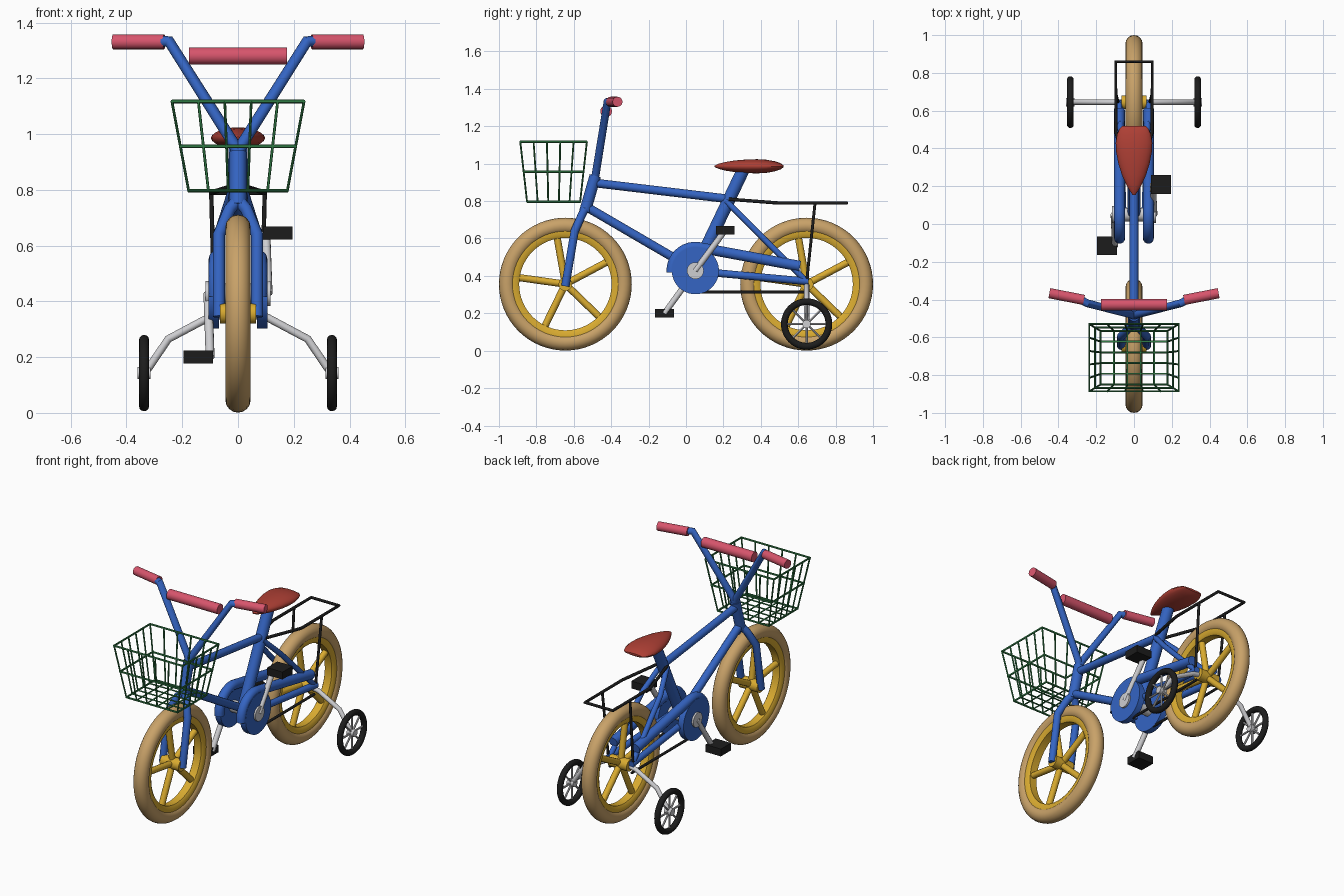
import bpy, bmesh, math
from mathutils import Vector, Matrix

if "Cube" in bpy.data.objects:
    bpy.data.objects.remove(bpy.data.objects["Cube"])


def material(name, r, g, b):
    m = bpy.data.materials.new(name)
    m.diffuse_color = (r, g, b, 1)
    m.use_nodes = True
    m.node_tree.nodes["Principled BSDF"].inputs["Base Color"].default_value = m.diffuse_color
    return m


BLUE = material("frame_blue", 0.035, 0.13, 0.55)
GOLD = material("rim_gold", 0.70, 0.41, 0.03)
TAN = material("tyre_tan", 0.58, 0.36, 0.14)
PINK = material("grip_pink", 0.68, 0.09, 0.15)
RED = material("seat_red", 0.42, 0.05, 0.035)
GREEN = material("basket_green", 0.03, 0.20, 0.06)
GREY = material("metal_grey", 0.62, 0.62, 0.64)
BLACK = material("black", 0.012, 0.012, 0.012)


def smooth(ob):
    bpy.ops.object.select_all(action='DESELECT')
    ob.select_set(True)
    bpy.context.view_layer.objects.active = ob
    bpy.ops.object.shade_smooth_by_angle(angle=math.radians(40))


def from_bm(name, bm, mat, soft=True):
    bmesh.ops.recalc_face_normals(bm, faces=bm.faces[:])
    me = bpy.data.meshes.new(name)
    bm.to_mesh(me)
    bm.free()
    me.materials.append(mat)
    ob = bpy.data.objects.new(name, me)
    bpy.context.collection.objects.link(ob)
    if soft:
        smooth(ob)
    return ob


def tubes(name, paths, r, mat, res=4, closed=False):
    """Round tubes swept along one or more paths."""
    cu = bpy.data.curves.new(name, 'CURVE')
    cu.dimensions = '3D'
    cu.bevel_depth = r
    cu.bevel_resolution = res
    cu.use_fill_caps = True
    for p in paths:
        sp = cu.splines.new('POLY')
        sp.points.add(len(p) - 1)
        for q, c in zip(sp.points, p):
            q.co = (*c, 1)
        sp.use_cyclic_u = closed
    cu.materials.append(mat)
    ob = bpy.data.objects.new(name, cu)
    bpy.context.collection.objects.link(ob)
    bpy.ops.object.select_all(action='DESELECT')
    ob.select_set(True)
    bpy.context.view_layer.objects.active = ob
    bpy.ops.object.convert(target='MESH')
    smooth(bpy.context.view_layer.objects.active)


def both(path):
    return [path, [(-x, y, z) for x, y, z in path]]


def loft(rings):
    bm = bmesh.new()
    rows = [[bm.verts.new(c) for c in ring] for ring in rings]
    return bm, rows


def lathe(name, profile, centre, mat, n=48):
    """Spin a closed (radius, x) profile about an axle parallel to x."""
    cx, cy, cz = centre
    bm, rows = loft([[(cx + x, cy + r * math.cos(a), cz + r * math.sin(a)) for r, x in profile]
                     for a in (2 * math.pi * i / n for i in range(n))])
    m = len(profile)
    for i in range(n):
        a, b = rows[i], rows[(i + 1) % n]
        for j in range(m):
            bm.faces.new((a[j], a[(j + 1) % m], b[(j + 1) % m], b[j]))
    return from_bm(name, bm, mat)


def cylinder_x(name, x0, x1, r, y, z, mat, n=32):
    bm = bmesh.new()
    bmesh.ops.create_cone(bm, cap_ends=True, segments=n, radius1=r, radius2=r, depth=x1 - x0,
                          matrix=Matrix.Translation(((x0 + x1) / 2, y, z)) @ Matrix.Rotation(math.pi / 2, 4, 'Y'))
    return from_bm(name, bm, mat)


def oval(rc, rx, rr, n=16):
    return [(rc + rr * math.cos(2 * math.pi * i / n), rx * math.sin(2 * math.pi * i / n)) for i in range(n)]


def spokes(x, y, z, r0, r1, count, first):
    out = []
    for k in range(count):
        a = math.radians(first + 360 * k / count)
        out.append([(x, y + r * math.cos(a), z + r * math.sin(a)) for r in (r0, r1)])
    return out


# main wheels
WZ, WY = 0.356, 0.645
for tag, y in (("front", -WY), ("rear", WY)):
    lathe(tag + "_tyre", oval(0.311, 0.045, 0.044), (0, y, WZ), TAN, 64)
    lathe(tag + "_rim", [(0.247, -0.024), (0.247, 0.024), (0.262, 0.034), (0.285, 0.034),
                         (0.285, -0.034), (0.262, -0.034)], (0, y, WZ), GOLD, 64)
    tubes(tag + "_spokes", spokes(0, y, WZ, 0.0, 0.255, 5, 28), 0.019, GOLD)
    cylinder_x(tag + "_hub", -0.065, 0.065, 0.036, y, WZ, GOLD)

# fork and head tube
tubes("fork", both([(0.068, -0.645, 0.345), (0.068, -0.595, 0.64), (0.03, -0.555, 0.73), (0, -0.535, 0.765)]), 0.022, BLUE)
tubes("head_tube", [[(0, -0.54, 0.745), (0, -0.485, 0.935)]], 0.031, BLUE)

# frame tubes
tubes("top_tube", [[(0, -0.49, 0.897), (0, 0.24, 0.81)]], 0.023, BLUE)
tubes("down_tube", [[(0, -0.525, 0.765), (0, 0.05, 0.43)]], 0.024, BLUE)
tubes("seat_tube", [[(0, 0.05, 0.43), (0, 0.305, 0.965)]], 0.034, BLUE)
tubes("seat_stays", both([(0.02, 0.215, 0.80), (0.06, 0.34, 0.675), (0.08, 0.645, 0.37)]), 0.016, BLUE)
tubes("chain_stays", both([(0.06, 0.06, 0.425), (0.08, 0.655, 0.37)]), 0.02, BLUE)

# chain guards: an arc over the crank disc running back along a bar
guard = [(0.076, 0.05 + 0.126 * math.cos(math.radians(a)), 0.428 + 0.126 * math.sin(math.radians(a)))
         for a in range(185, 74, -10)]
tubes("chain_guards", both(guard + [(0.078, 0.61, 0.452)]), 0.029, BLUE, 5)
for tag, s in (("right", 1), ("left", -1)):
    cylinder_x(tag + "_crank_disc", min(s * 0.068, s * 0.106), max(s * 0.068, s * 0.106), 0.126, 0.05, 0.428, BLUE, 48)
tubes("lower_rods", both([(0.076, 0.05, 0.313), (0.076, 0.645, 0.313)]), 0.008, BLACK)

# cranks and pedals
cylinder_x("crank_axle", -0.09, 0.09, 0.036, 0.05, 0.428, GREY)
for tag, s, py, pz in (("right", 1, 0.21, 0.645), ("left", -1, -0.115, 0.2)):
    cylinder_x(tag + "_crank_hub", min(s * 0.09, s * 0.117), max(s * 0.09, s * 0.117), 0.045, 0.05, 0.428, GREY)
    tubes(tag + "_crank", [[(s * 0.108, 0.05, 0.428), (s * 0.1, py, pz)]], 0.016, GREY)
    bm = bmesh.new()
    bmesh.ops.create_cube(bm, size=1, matrix=Matrix.Translation((s * 0.143, py, pz))
                          @ Matrix.Diagonal((0.106, 0.1, 0.046, 1)))
    from_bm(tag + "_pedal", bm, BLACK, False)

# handlebar, grips and crossbar pad
tubes("handlebar", both([(0, -0.487, 0.92), (0.012, -0.48, 0.96), (0.247, -0.42, 1.332), (0.29, -0.397, 1.332)]), 0.021, BLUE)
tubes("grips", both([(0.265, -0.402, 1.331), (0.448, -0.366, 1.331)]), 0.027, PINK, 6)
cylinder_x("crossbar_pad", -0.175, 0.175, 0.031, -0.427, 1.28, PINK)

# seat: oval sections lofted from the pointed nose to the blunt back
N = 24
sections = [(0.153, 0.006, 0.004), (0.175, 0.022, 0.014), (0.21, 0.042, 0.023), (0.26, 0.064, 0.031),
            (0.32, 0.083, 0.036), (0.38, 0.094, 0.038), (0.43, 0.097, 0.035), (0.475, 0.089, 0.027),
            (0.505, 0.076, 0.017), (0.52, 0.06, 0.006)]
bm, rows = loft([[(w * math.cos(2 * math.pi * i / N), y, 0.986 + h * math.sin(2 * math.pi * i / N))
                  for i in range(N)] for y, w, h in sections])
for a, b in zip(rows, rows[1:]):
    for i in range(N):
        bm.faces.new((a[i], a[(i + 1) % N], b[(i + 1) % N], b[i]))
bm.faces.new(rows[0])
bm.faces.new(rows[-1])
from_bm("seat", bm, RED)

# rear rack
tubes("rack_frame", [[(0.03, 0.23, 0.81), (0.096, 0.49, 0.79), (0.096, 0.86, 0.79),
                      (-0.096, 0.86, 0.79), (-0.096, 0.49, 0.79), (-0.03, 0.23, 0.81)]], 0.009, BLACK)
tubes("rack_struts", both([(0.096, 0.69, 0.79), (0.085, 0.645, 0.37)]), 0.008, BLACK)

# training wheels
TX, TZ = 0.337, 0.143
tubes("training_wheel_arms", both([(0.065, WY, 0.35), (0.105, WY, 0.342), (0.25, WY, 0.265),
                                   (0.318, WY, 0.165), (0.335, WY, TZ)]), 0.014, GREY)
for tag, s in (("right", 1), ("left", -1)):
    x = s * TX
    lathe(tag + "_training_tyre", oval(0.119, 0.018, 0.018, 12), (x, WY, TZ), BLACK)
    tubes(tag + "_training_spokes", spokes(x, WY, TZ, 0.0, 0.11, 8, 0), 0.006, GREY, 2)
    cylinder_x(tag + "_training_hub", x - 0.023, x + 0.023, 0.022, WY, TZ, GREY, 20)

# wire basket
BY = -0.708


def basket_at(t):
    """Half width, half depth and height of the basket at fraction t."""
    return 0.177 + 0.06 * t, 0.142 + 0.036 * t, 0.797 + 0.32 * t


hoops = []
for t in (0, 0.5, 1):
    w, d, z = basket_at(t)
    hoops.append([(-w, BY - d, z), (w, BY - d, z), (w, BY + d, z), (-w, BY + d, z)])
tubes("basket_hoops", hoops, 0.0065, GREEN, 2, True)
w0, d0, z0 = basket_at(0)
w1, d1, z1 = basket_at(1)
wires = []
for k in range(6):
    f = -1 + 2 * k / 5
    wires.append([(f * w1, BY - d1, z1), (f * w0, BY - d0, z0), (f * w0, BY + d0, z0), (f * w1, BY + d1, z1)])
    wires.append([(-w1, BY + f * d1, z1), (-w0, BY + f * d0, z0), (w0, BY + f * d0, z0), (w1, BY + f * d1, z1)])
tubes("basket_wires", wires, 0.005, GREEN, 2)
